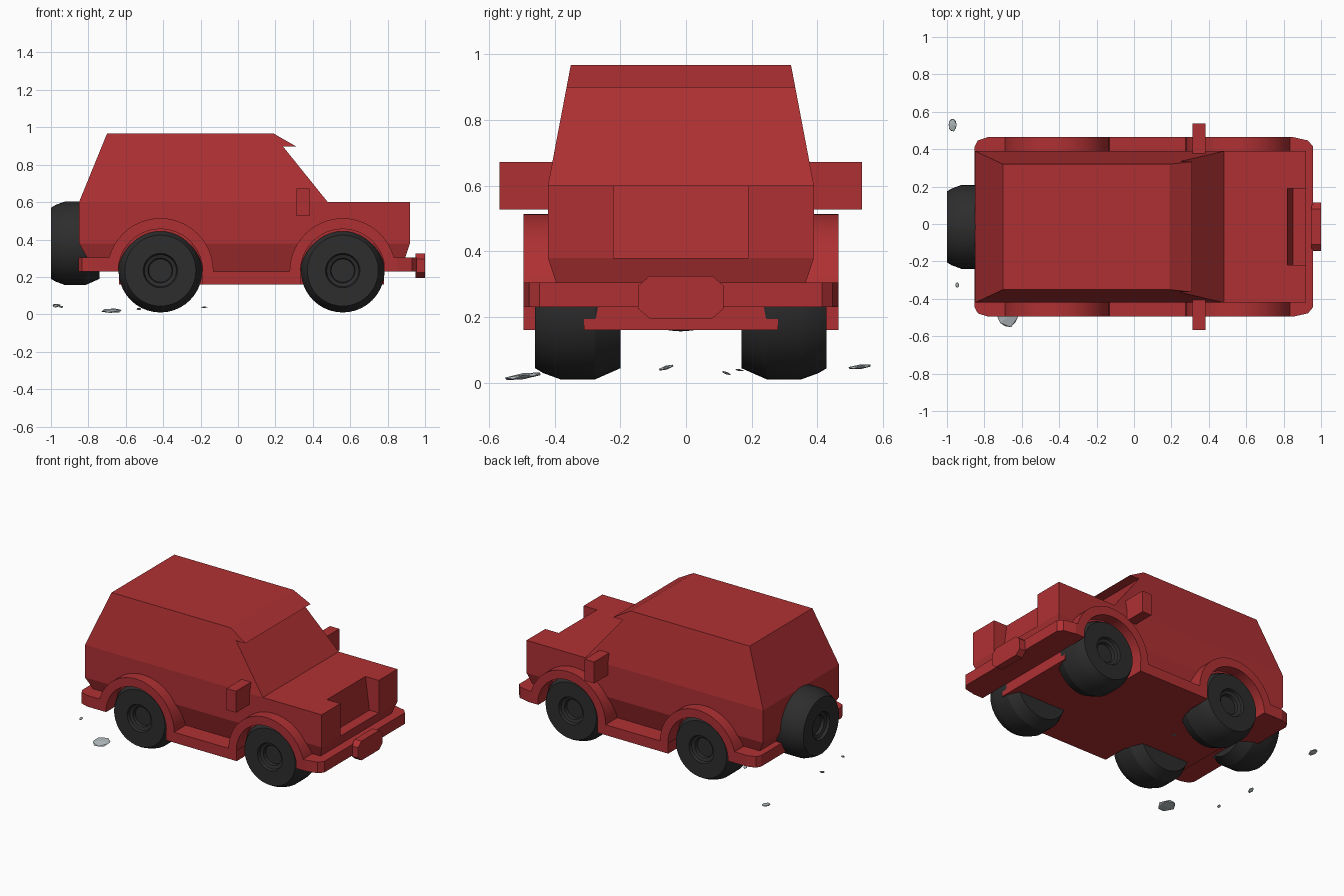
import bpy, bmesh, math, random
from mathutils import Vector, Matrix

if "Cube" in bpy.data.objects:
    bpy.data.objects.remove(bpy.data.objects["Cube"])

random.seed(4)
CY = -0.0155                     # centre line of the car
WHEEL_X = (-0.415, 0.56)
WHEEL_Z = 0.234


def material(name, rgb):
    m = bpy.data.materials.new(name)
    m.diffuse_color = (*rgb, 1)
    m.use_nodes = True
    m.node_tree.nodes["Principled BSDF"].inputs["Base Color"].default_value = m.diffuse_color
    return m


RED = material("red_paint", (0.43, 0.03, 0.033))
BLACK = material("black_rubber", (0.026, 0.026, 0.027))
GREY = material("grey_stone", (0.45, 0.50, 0.52))


def finish(name, bm, mat, smooth=None):
    bmesh.ops.remove_doubles(bm, verts=bm.verts, dist=1e-5)
    bmesh.ops.recalc_face_normals(bm, faces=bm.faces)
    me = bpy.data.meshes.new(name)
    bm.to_mesh(me)
    bm.free()
    ob = bpy.data.objects.new(name, me)
    bpy.context.collection.objects.link(ob)
    me.materials.append(mat)
    if smooth:
        bpy.ops.object.select_all(action='DESELECT')
        ob.select_set(True)
        bpy.context.view_layer.objects.active = ob
        bpy.ops.object.shade_smooth_by_angle(angle=math.radians(smooth))
    return ob


def loft(name, rings, mat=RED, smooth=None):
    """Solid through rings of equal point count, closed by end caps."""
    bm = bmesh.new()
    vs = [[bm.verts.new(p) for p in r] for r in rings]
    n = len(rings[0])
    for a, b in zip(vs, vs[1:]):
        for i in range(n):
            bm.faces.new((a[i], a[(i + 1) % n], b[(i + 1) % n], b[i]))
    bm.faces.new(vs[0])
    bm.faces.new(vs[-1])
    return finish(name, bm, mat, smooth)


def box(name, x0, x1, y0, y1, z0, z1):
    plan = [(x0, y0), (x1, y0), (x1, y1), (x0, y1)]
    return loft(name, [[(x, CY + y, z) for x, y in plan] for z in (z0, z1)])


# Cabin: side profile with a roof visor, sides leaning inward
profile = [(-0.85, 0.6), (-0.70, 0.967), (0.19, 0.967), (0.31, 0.898),
           (0.24, 0.898), (0.48, 0.6)]
lean = lambda z: 0.405 - 0.19 * (z - 0.6)
loft("cabin", [[(x, CY + s * lean(z), z) for x, z in profile] for s in (-1, 1)])


# Lower body: plan with an open grille notch, then a skirt tapering under
def body_plan(z, notch):
    pts = [(-0.85, -0.405), (0.92, -0.405), (0.92, -0.205), (notch, -0.205),
           (notch, 0.205), (0.92, 0.205), (0.92, 0.405), (-0.85, 0.405)]
    return [(x, CY + y, z) for x, y in pts]


def skirt_plan(z, rear, front, half):
    return [(x, CY + y, z) for x, y in
            ((rear, -half), (front, -half), (front, half), (rear, half))]


loft("lower_body", [body_plan(0.6, 0.82), body_plan(0.38, 0.85)])
loft("body_skirt", [skirt_plan(0.38, -0.85, 0.92, 0.405),
                    skirt_plan(0.23, -0.765, 0.87, 0.355)])

# Underbody and the full-width sill between the wheels
box("underbody", -0.635, 0.78, -0.295, 0.295, 0.16, 0.29)
box("side_sill", -0.192, 0.337, -0.48, 0.48, 0.16, 0.23)


# Bumpers with chamfered corners
def bumper(name, inner, mid, near, end):
    half = [(inner, 0.48), (mid, 0.48), (near, 0.462), (end, 0.43)]
    plan = half + [(x, -y) for x, y in reversed(half)]
    loft(name, [[(x, CY + y, z) for x, y in plan] for z in (0.23, 0.305)])


bumper("front_bumper", 0.78, 0.85, 0.93, 0.957)
bumper("rear_bumper", -0.64, -0.78, -0.835, -0.852)


# Octagonal plates on both bumpers
def plate(name, x0, x1):
    oct_pts = [(-0.13, -0.035), (-0.095, -0.065), (0.095, -0.065), (0.13, -0.035),
               (0.13, 0.035), (0.095, 0.065), (-0.095, 0.065), (-0.13, 0.035)]
    loft(name, [[(x, CY + y, 0.26 + z) for y, z in oct_pts] for x in (x0, x1)])


plate("front_plate", 0.95, 1.0)
plate("rear_plate", -0.89, -0.85)


# Wheel arches: half rings standing proud of the body
def arch(name, cx, side):
    def arc(r):
        return [(cx + r * math.cos(math.pi * i / 24), r * math.sin(math.pi * i / 24))
                for i in range(25)]
    pts = arc(0.284) + arc(0.226)[::-1]
    loft(name, [[(x, CY + side * d, 0.23 + z) for x, z in pts] for d in (0.30, 0.48)],
         RED, 30)


# Wheels: lathed tyre with chamfered shoulders and a recessed hub
def wheel(name, centre, axis):
    prof = [(0, -0.13), (0.19, -0.13), (0.224, -0.053), (0.224, 0.053), (0.205, 0.105),
            (0.19, 0.13), (0.092, 0.13), (0.086, 0.112), (0.066, 0.105),
            (0.062, 0.085), (0, 0.085)]
    bm = bmesh.new()
    vs = [bm.verts.new((r, 0, t)) for r, t in prof]
    es = [bm.edges.new(p) for p in zip(vs, vs[1:])]
    bmesh.ops.spin(bm, geom=vs + es, cent=(0, 0, 0), axis=(0, 0, 1),
                   angle=2 * math.pi, steps=40, use_duplicate=False)
    rot = Vector((0, 0, 1)).rotation_difference(Vector(axis)).to_matrix().to_4x4()
    bmesh.ops.transform(bm, verts=bm.verts, matrix=Matrix.Translation(centre) @ rot)
    finish(name, bm, BLACK, 22)


for side, tag in ((-1, "right"), (1, "left")):
    for cx, end in zip(WHEEL_X, ("rear", "front")):
        arch(f"{end}_{tag}_arch", cx, side)
        wheel(f"{end}_{tag}_wheel", (cx, CY + side * 0.314, WHEEL_Z), (0, side, 0))
    # Door mirrors
    a, b = sorted((side * 0.385, side * 0.552))
    box(f"{tag}_mirror", 0.312, 0.382, a, b, 0.527, 0.672)
wheel("spare_wheel", (-0.87, CY, 0.38), (-1, 0, 0))


# Loose flat stones on the ground: centre, size, tilt about x
STONES = [((-0.97, 0.53, 0.048), (0.048, 0.076, 0.014), 0.12),
          ((-0.675, -0.497, 0.019), (0.115, 0.12, 0.018), 0.15),
          ((-0.945, -0.327, 0.04), (0.022, 0.03, 0.012), 0.2),
          ((-0.975, -0.06, 0.046), (0.03, 0.05, 0.012), 0.3),
          ((-0.53, 0.123, 0.029), (0.026, 0.03, 0.008), -0.35),
          ((-0.18, 0.163, 0.038), (0.04, 0.028, 0.006), -0.15)]
for i, (loc, size, tilt) in enumerate(STONES):
    bm = bmesh.new()
    bmesh.ops.create_icosphere(bm, subdivisions=1, radius=0.52)
    for v in bm.verts:
        v.co *= random.uniform(0.92, 1.05)
    mat = Matrix.Translation(loc) @ Matrix.Rotation(tilt, 4, 'X') @ Matrix.Diagonal((*size, 1))
    bmesh.ops.transform(bm, verts=bm.verts, matrix=mat)
    finish(f"stone_{i + 1}", bm, GREY)
